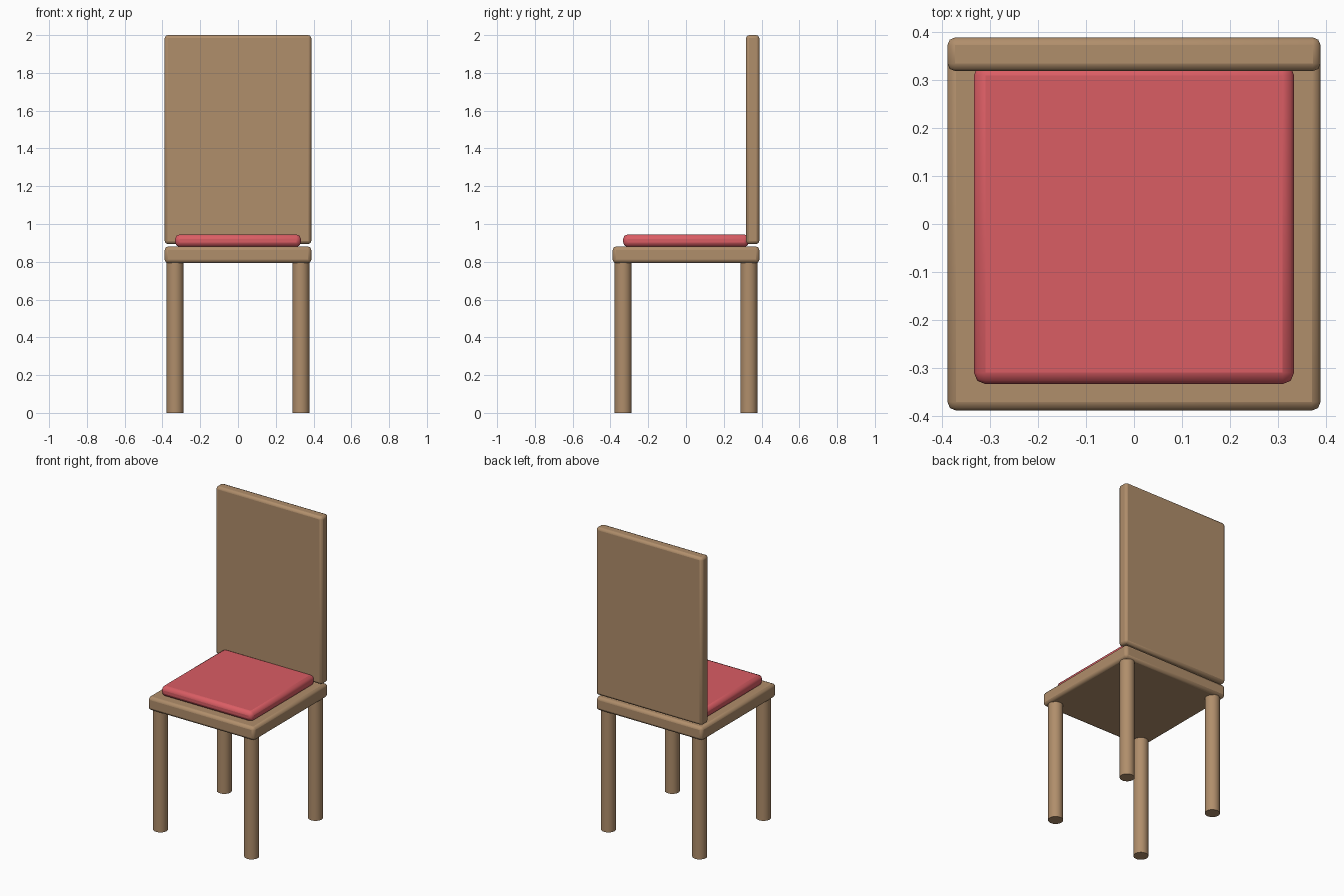
import bpy, math

if "Cube" in bpy.data.objects:
    bpy.data.objects.remove(bpy.data.objects["Cube"])


def material(name, rgb):
    m = bpy.data.materials.new(name)
    # sRGB bytes to linear
    m.diffuse_color = [((c / 255 + 0.055) / 1.055) ** 2.4 for c in rgb] + [1]
    m.use_nodes = True
    m.node_tree.nodes["Principled BSDF"].inputs["Base Color"].default_value = m.diffuse_color
    return m


wood = material("light_wood", (176, 142, 107))
red = material("red_fabric", (218, 93, 100))


def finish(ob, name, mat, bevel=0, segments=2):
    ob.name = name
    ob.data.materials.append(mat)
    if bevel:
        mod = ob.modifiers.new("rounded_edges", 'BEVEL')
        mod.width = bevel
        mod.segments = segments
        mod.limit_method = 'ANGLE'
        mod.angle_limit = math.radians(40)
    bpy.ops.object.shade_smooth_by_angle(angle=math.radians(30))
    return ob


def box(name, lo, hi, mat, bevel):
    bpy.ops.mesh.primitive_cube_add(size=1, location=[(a + b) / 2 for a, b in zip(lo, hi)])
    ob = bpy.context.object
    ob.scale = [b - a for a, b in zip(lo, hi)]
    bpy.ops.object.transform_apply(location=False, rotation=False, scale=True)
    return finish(ob, name, mat, bevel)


# Seat board, tall back panel floating just above it, and cushion
box("seat", (-0.388, -0.388, 0.793), (0.388, 0.388, 0.881), wood, 0.018)
box("backrest", (-0.388, 0.318, 0.894), (0.388, 0.388, 2.0), wood, 0.016)
box("cushion", (-0.333, -0.333, 0.879), (0.333, 0.333, 0.945), red, 0.024)

# Four round legs
for sx, side in ((-1, "left"), (1, "right")):
    for sy, end in ((-1, "front"), (1, "back")):
        bpy.ops.mesh.primitive_cylinder_add(vertices=32, radius=0.045, depth=0.80,
                                            location=(sx * 0.333, sy * 0.333, 0.40))
        finish(bpy.context.object, f"{end}_{side}_leg", wood)
